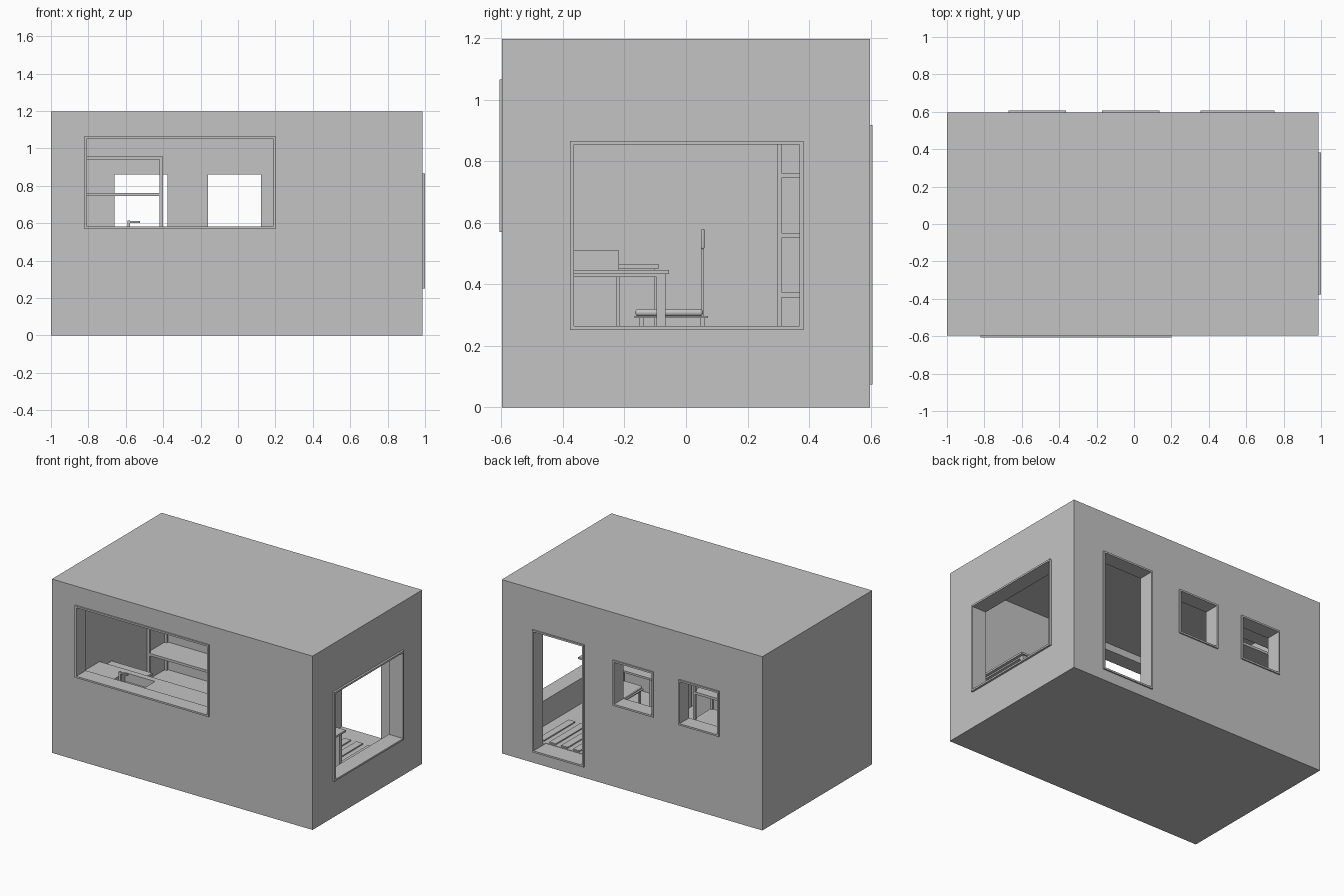
import bpy, bmesh, math
from mathutils import Vector

if "Cube" in bpy.data.objects:
    bpy.data.objects.remove(bpy.data.objects["Cube"])

grey = bpy.data.materials.new("plain_grey")
grey.diffuse_color = (0.55, 0.55, 0.55, 1)
grey.use_nodes = True
grey.node_tree.nodes["Principled BSDF"].inputs["Base Color"].default_value = grey.diffuse_color


def boxes(name, spans, bevel=0):
    """One object from boxes given as (x0, x1, y0, y1, z0, z1)."""
    bm = bmesh.new()
    for x0, x1, y0, y1, z0, z1 in spans:
        for v in bmesh.ops.create_cube(bm, size=1)["verts"]:
            v.co = Vector(((x0 + x1) / 2 + v.co.x * (x1 - x0),
                           (y0 + y1) / 2 + v.co.y * (y1 - y0),
                           (z0 + z1) / 2 + v.co.z * (z1 - z0)))
    me = bpy.data.meshes.new(name)
    bm.to_mesh(me)
    bm.free()
    me.materials.append(grey)
    ob = bpy.data.objects.new(name, me)
    bpy.context.collection.objects.link(ob)
    if bevel:
        m = ob.modifiers.new("round", "BEVEL")
        m.width, m.segments = bevel, 4
        bpy.context.view_layer.objects.active = ob
        ob.select_set(True)
        bpy.ops.object.shade_smooth_by_angle()
        ob.select_set(False)
    return ob


def cut(target, cutter):
    m = target.modifiers.new("cut", "BOOLEAN")
    m.object, m.operation, m.solver = cutter, "DIFFERENCE", "EXACT"
    bpy.context.view_layer.objects.active = target
    bpy.ops.object.modifier_apply(modifier=m.name)
    bpy.data.objects.remove(cutter)


# Hollow room shell
X0, X1, Y, Z, T = -1.0, 0.986, 0.597, 1.197, 0.095
FLOOR = 0.09
room = boxes("room_shell", [(X0, X1, -Y, Y, 0, Z)])
cut(room, boxes("cutter", [(X0 + T, X1 - T, -Y + T, Y - T, FLOOR, Z - T)]))

# Openings: name, wall, outer frame span along wall, z span
openings = [
    ("front_window", "front", -0.82, 0.20, 0.57, 1.066),
    ("right_window", "right", -0.376, 0.381, 0.252, 0.866),
    ("back_window_left", "back", -0.672, -0.364, 0.56, 0.872),
    ("back_window_middle", "back", -0.172, 0.136, 0.56, 0.872),
    ("back_door", "back", 0.356, 0.75, 0.075, 0.917),
]
W = 0.012
for name, wall, a, b, z0, z1 in openings:
    def span(a, b, z0, z1, d0, d1):
        # d runs outward from the outer wall face
        if wall == "front":
            return (a, b, -Y - d1, -Y - d0, z0, z1)
        if wall == "back":
            return (a, b, Y + d0, Y + d1, z0, z1)
        return (X1 + d0, X1 + d1, a, b, z0, z1)
    cut(room, boxes("cutter", [span(a + W, b - W, z0 + W, z1 - W, -T - 0.03, 0.05)]))
    # Raised trim around the opening
    d = 0.014 if wall == "right" else 0.009
    trim = boxes(name + "_frame", [span(a, b, z0, z1, -0.004, d)])
    cut(trim, boxes("cutter", [span(a + W, b - W, z0 + W, z1 - W, -0.05, 0.05)]))

# Open shelving in the back left corner
sx0, sx1, sy0, sy1 = -0.9, -0.402, 0.295, 0.5
parts = [(x, x + 0.018, y, y + 0.015, FLOOR, 0.957)
         for x in (sx0, sx1 - 0.018) for y in (sy0, sy1 - 0.015)]
parts += [(sx0, sx1, sy0 + 0.003, sy1, z - 0.017, z)
          for z in (0.185, 0.375, 0.567, 0.762, 0.957)]
boxes("shelving", parts)

# Kitchen counter under the front window, with a sunken sink
boxes("counter_base", [(-0.9, 0.1, -0.5, -0.225, FLOOR, 0.43)])
counter = boxes("counter_top", [(-0.902, 0.11, -0.502, -0.218, 0.43, 0.51)])
cut(counter, boxes("cutter", [(-0.68, -0.45, -0.42, -0.26, 0.45, 0.6)]))
boxes("side_cabinet", [(-0.9, -0.6, -0.218, -0.1, FLOOR, 0.45),
                       (-0.9, -0.59, -0.218, -0.09, 0.45, 0.466)])

# Tap
boxes("tap", [(-0.59, -0.578, -0.456, -0.444, 0.51, 0.615),
              (-0.59, -0.525, -0.456, -0.444, 0.602, 0.612)])

# Desk by the right window
dx0, dx1, dy0, dy1 = 0.28, 0.86, -0.5, -0.055
parts = [(dx0, dx1, dy0, dy1, 0.434, 0.447)]
for x in (dx0 + 0.02, dx1 - 0.05):
    parts += [(x, x + 0.03, y, y + 0.03, FLOOR, 0.434) for y in (dy0 + 0.01, -0.096)]
    parts.append((x, x + 0.03, dy0 + 0.01, -0.066, 0.424, 0.434))
boxes("desk", parts)

# Chair facing the desk
cx0, cx1 = 0.44, 0.68
boxes("chair_frame",
      [(cx0, cx1, -0.168, 0.072, 0.29, 0.297)]
      + [(x, x + 0.014, y, y + 0.014, FLOOR, 0.29)
         for x in (cx0 + 0.01, cx1 - 0.024) for y in (-0.152, 0.046)]
      + [(x, x + 0.01, 0.05, 0.057, 0.297, 0.56)
         for x in (cx0 + 0.012, cx1 - 0.022)])
boxes("chair_cushion", [(cx0 + 0.005, cx1 - 0.005, -0.165, 0.055, 0.297, 0.32)], 0.01)
boxes("chair_headrest", [(cx0, cx1, 0.048, 0.06, 0.515, 0.58)], 0.005)

# Slatted mat inside the door
boxes("door_mat", [(0.40 + i * 0.09, 0.45 + i * 0.09, 0.12, 0.46, FLOOR, FLOOR + 0.008)
                   for i in range(5)])
